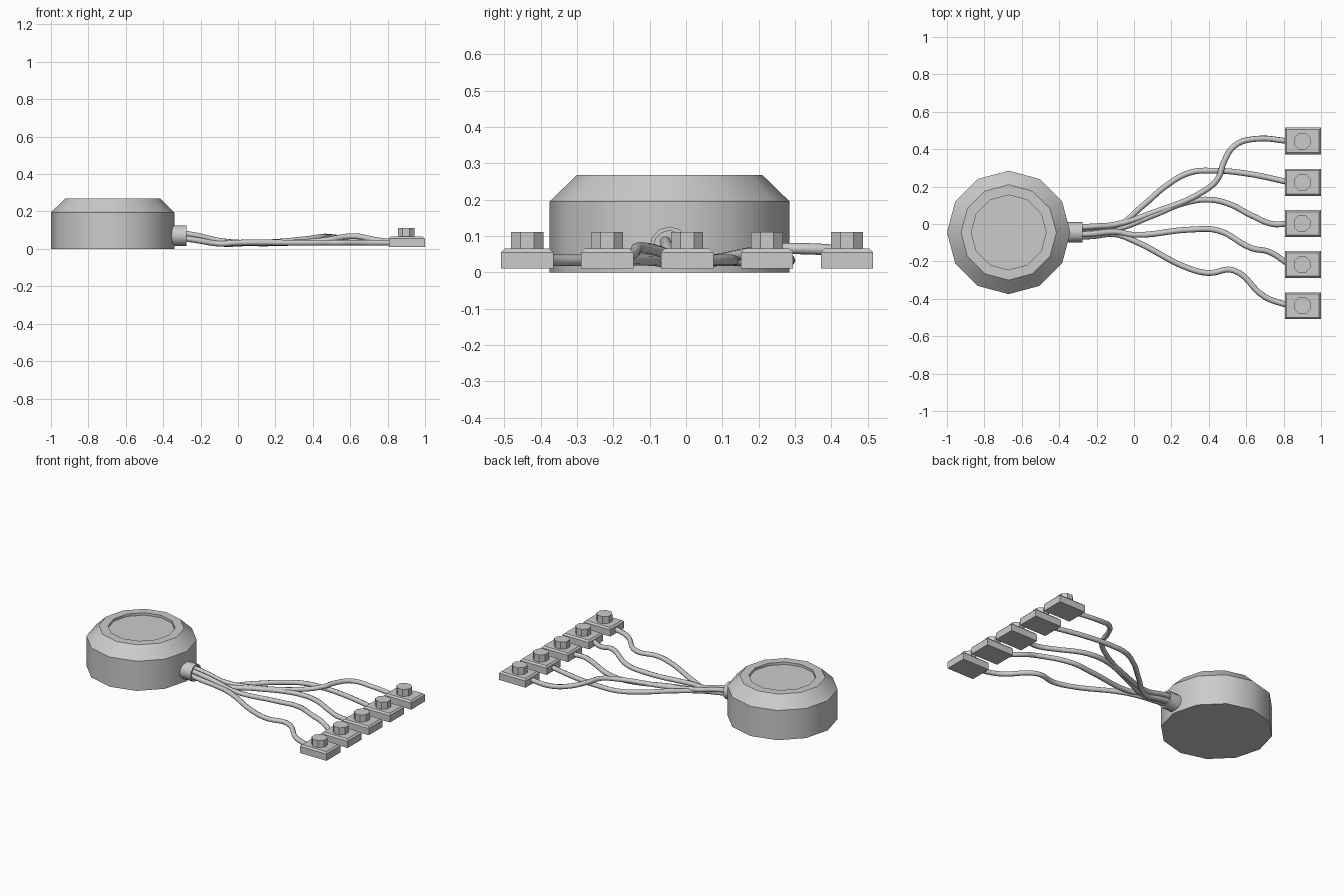
import bpy, bmesh, math
from mathutils import Matrix

if "Cube" in bpy.data.objects:
    bpy.data.objects.remove(bpy.data.objects["Cube"])


def finish(name, bm, smooth=None):
    bmesh.ops.recalc_face_normals(bm, faces=bm.faces)
    me = bpy.data.meshes.new(name)
    bm.to_mesh(me)
    bm.free()
    ob = bpy.data.objects.new(name, me)
    bpy.context.collection.objects.link(ob)
    if smooth:
        bpy.ops.object.select_all(action='DESELECT')
        ob.select_set(True)
        bpy.context.view_layer.objects.active = ob
        bpy.ops.object.shade_smooth_by_angle(angle=math.radians(smooth))
    return ob


def lathe(name, profile, sides, matrix, phase=0.0, smooth=None):
    """Stack of polygon rings (radius, height), capped at both ends."""
    bm = bmesh.new()
    rings = []
    for r, z in profile:
        rings.append([bm.verts.new((r * math.cos(phase + i * math.tau / sides),
                                    r * math.sin(phase + i * math.tau / sides), z))
                      for i in range(sides)])
    for a, b in zip(rings, rings[1:]):
        for i in range(sides):
            j = (i + 1) % sides
            bm.faces.new((a[i], a[j], b[j], b[i]))
    bm.faces.new(rings[0][::-1])
    bm.faces.new(rings[-1])
    bm.transform(matrix)
    return finish(name, bm, smooth)


def cable(name, points):
    cu = bpy.data.curves.new(name, 'CURVE')
    cu.dimensions = '3D'
    cu.bevel_depth = 0.0155
    cu.bevel_resolution = 2
    cu.resolution_u = 6
    cu.use_fill_caps = True
    sp = cu.splines.new('BEZIER')
    sp.bezier_points.add(len(points) - 1)
    for p, co in zip(sp.bezier_points, points):
        p.co = co
        p.handle_left_type = p.handle_right_type = 'AUTO'
    bpy.context.collection.objects.link(bpy.data.objects.new(name, cu))


# Round housing with chamfered rim and shallow recessed lid
lathe("housing", [(0.33, 0), (0.33, 0.195), (0.255, 0.268), (0.2, 0.268), (0.2, 0.252)],
      12, Matrix.Translation((-0.67, -0.045, 0)), smooth=35)

# Cable outlet sleeve, with an open mouth
lathe("outlet_sleeve", [(0.055, 0), (0.055, 0.105), (0.044, 0.105), (0.044, 0.08)], 12,
      Matrix.Translation((-0.38, -0.045, 0.071)) @ Matrix.Rotation(math.pi / 2, 4, 'Y'),
      smooth=35)

# Where each cable bends on the ground (x, y), and where it lifts: (x of lift, height)
bends = [
    [(0.1, 0.06), (0.38, 0.18), (0.45, 0.245), (0.48, 0.33), (0.54, 0.42), (0.65, 0.455)],
    [(0.05, 0.1), (0.18, 0.21), (0.3, 0.275), (0.42, 0.285), (0.6, 0.27)],
    [(0.1, 0.045), (0.28, 0.115), (0.4, 0.13), (0.5, 0.11), (0.63, 0.045), (0.74, 0)],
    [(0, -0.058), (0.3, -0.03), (0.45, -0.035), (0.63, -0.13), (0.72, -0.148)],
    [(0, -0.09), (0.3, -0.24), (0.4, -0.262), (0.53, -0.247), (0.7, -0.39)],
]
lifts = {0: (0.47, 0.032), 3: (0.6, 0.036)}

for n, path in enumerate(bends):
    y = 0.443 - 0.22 * n

    # Terminal block with bevelled top edges and octagonal knob
    bm = bmesh.new()
    bmesh.ops.create_cube(bm, size=1)
    bm.transform(Matrix.Translation((0.903, y, 0.038)) @ Matrix.Diagonal((0.194, 0.144, 0.054, 1)))
    top = [e for e in bm.edges if all(v.co.z > 0.05 for v in e.verts)]
    bmesh.ops.bevel(bm, geom=top, offset=0.01, segments=1, affect='EDGES')
    finish(f"terminal_block_{n + 1}", bm)
    lathe(f"terminal_knob_{n + 1}", [(0.048, 0.06), (0.048, 0.111)], 8,
          Matrix.Translation((0.899, y, 0)), phase=math.pi / 8)

    # Cable: leaves the sleeve in a bundle, drops, follows its bends, enters the block
    y0 = -0.013 * n
    hi = 0.025 if n in lifts else 0
    lift_x, lift_h = lifts.get(n, (0.5, 0))
    pts = [(-0.31, y0 - 0.018, 0.06 + hi), (-0.22, y0 - 0.013, 0.046 + hi),
           (-0.1, y0 - 0.003, 0.028 + hi * 0.6)]
    for px, py in path + [(0.83, y)]:
        pts.append((px, py, 0.033 + lift_h * math.exp(-((px - lift_x) / 0.14) ** 2)))
    cable(f"cable_{n + 1}", pts)
